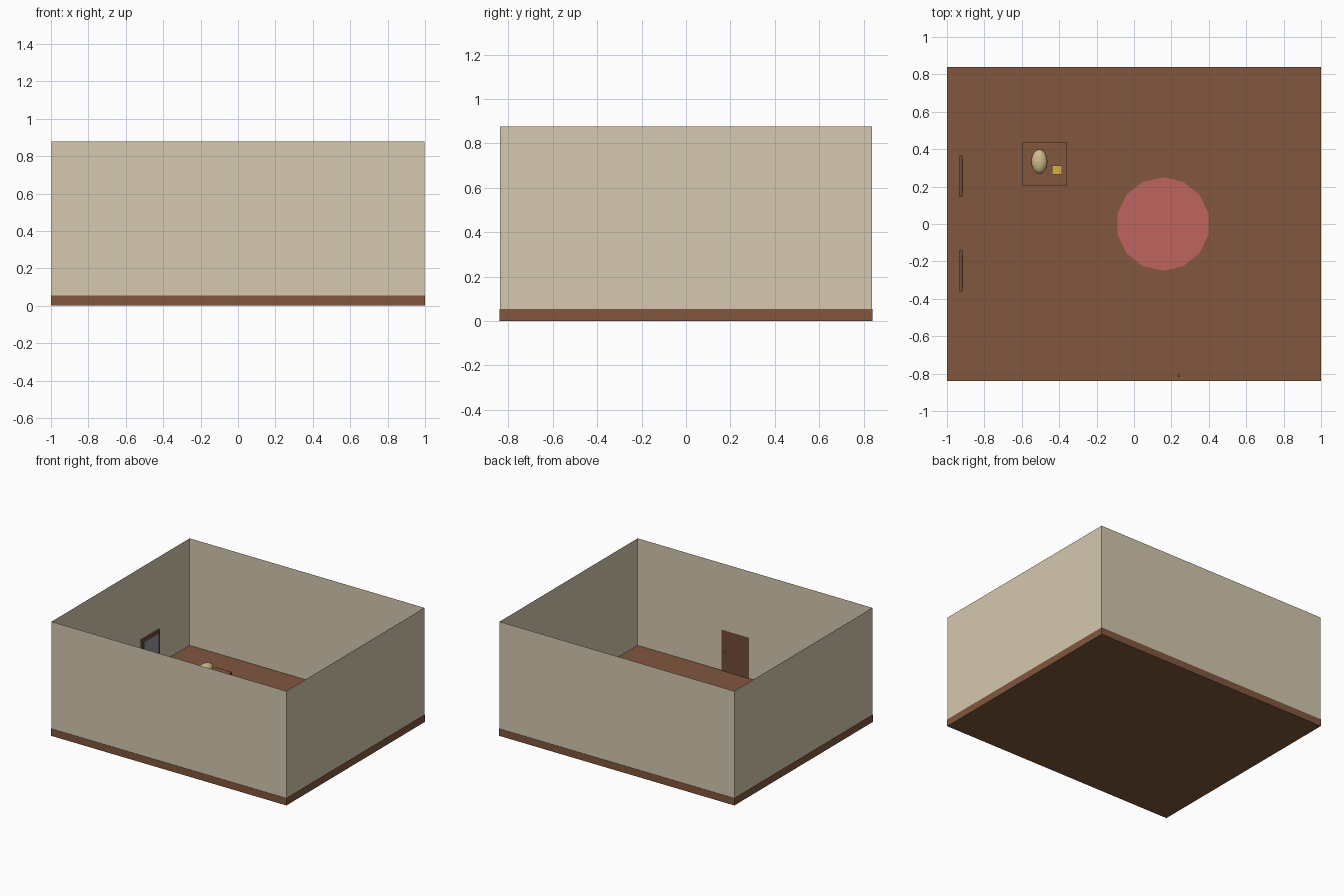
import bpy, math
from mathutils import Matrix

if "Cube" in bpy.data.objects:
    bpy.data.objects.remove(bpy.data.objects["Cube"])


def mat(name, r, g, b):
    m = bpy.data.materials.new(name)
    m.diffuse_color = (r, g, b, 1)
    m.use_nodes = True
    m.node_tree.nodes["Principled BSDF"].inputs["Base Color"].default_value = m.diffuse_color
    return m


WOOD = mat("floor_wood", 0.22, 0.095, 0.047)
DARK = mat("dark_wood", 0.17, 0.07, 0.04)
WALL = mat("plaster", 0.66, 0.58, 0.43)
RUG = mat("rug_red", 0.52, 0.13, 0.11)
BREAD = mat("bread_crust", 0.62, 0.50, 0.26)
CHEESE = mat("cheese_yellow", 0.68, 0.44, 0.06)
GLASS = mat("window_glass", 0.30, 0.31, 0.36)
METAL = mat("knob_brass", 0.25, 0.18, 0.08)


def finish(name, m):
    o = bpy.context.object
    o.name = name
    o.data.materials.append(m)
    return o


def box(name, m, x, y, z):
    """Box from (min, max) ranges on each axis."""
    bpy.ops.mesh.primitive_cube_add(size=1)
    o = finish(name, m)
    size = [r[1] - r[0] for r in (x, y, z)]
    mid = [(r[0] + r[1]) / 2 for r in (x, y, z)]
    o.data.transform(Matrix.Translation(mid) @ Matrix.Diagonal((*size, 1)))
    return o


def panel(name, m, a, b, z0, z1):
    """Upright single-sheet panel between plan points a and b."""
    me = bpy.data.meshes.new(name)
    me.from_pydata([(*a, z0), (*b, z0), (*b, z1), (*a, z1)], [], [(0, 1, 2, 3)])
    me.materials.append(m)
    o = bpy.data.objects.new(name, me)
    bpy.context.collection.objects.link(o)
    return o


FLOOR = 0.055

# Floor slab and four thin walls
box("floor", WOOD, (-1, 1), (-0.84, 0.84), (0, FLOOR))
X, Y = 0.998, 0.838
corners = [(-X, -Y), (X, -Y), (X, Y), (-X, Y)]
for i, name in enumerate(("front", "right", "back", "left")):
    panel(name + "_wall", WALL, corners[i], corners[(i + 1) % 4], FLOOR, 0.877)

# Door on the inside of the front wall, with knob
panel("door", DARK, (0.28, -0.832), (0.045, -0.832), FLOOR, 0.37)
bpy.ops.mesh.primitive_uv_sphere_add(segments=10, ring_count=6, radius=0.007,
                                     location=(0.24, -0.81, 0.213))
finish("door_knob", METAL)

# Two framed windows near the left wall
for side, yc in (("back", 0.255), ("front", -0.25)):
    box(side + "_window_frame", DARK, (-0.932, -0.918), (yc - 0.11, yc + 0.11), (0.165, 0.382))
    box(side + "_window_pane", GLASS, (-0.93, -0.914), (yc - 0.085, yc + 0.085), (0.19, 0.357))

# Fourteen-sided rug
bpy.ops.mesh.primitive_cylinder_add(vertices=14, radius=0.25, depth=0.006,
                                    location=(0.155, 0, FLOOR + 0.003))
finish("rug", RUG)

# Table: top and four legs
TOP = 0.175
box("table_top", WOOD, (-0.595, -0.357), (0.205, 0.435), (TOP - 0.022, TOP))
for i, x in enumerate((-0.58, -0.372)):
    for j, y in enumerate((0.22, 0.42)):
        box(f"table_leg_{i}{j}", WOOD, (x - 0.012, x + 0.012), (y - 0.012, y + 0.012),
            (FLOOR, TOP - 0.022))

# Loaf and cheese on the table
bpy.ops.mesh.primitive_uv_sphere_add(segments=16, ring_count=10, radius=1)
loaf = finish("loaf", BREAD)
loaf.data.transform(Matrix.Translation((-0.506, 0.334, TOP + 0.03)) @
                    Matrix.Diagonal((0.043, 0.065, 0.034, 1)))
box("cheese", CHEESE, (-0.438, -0.385), (0.265, 0.312), (TOP, TOP + 0.04))
